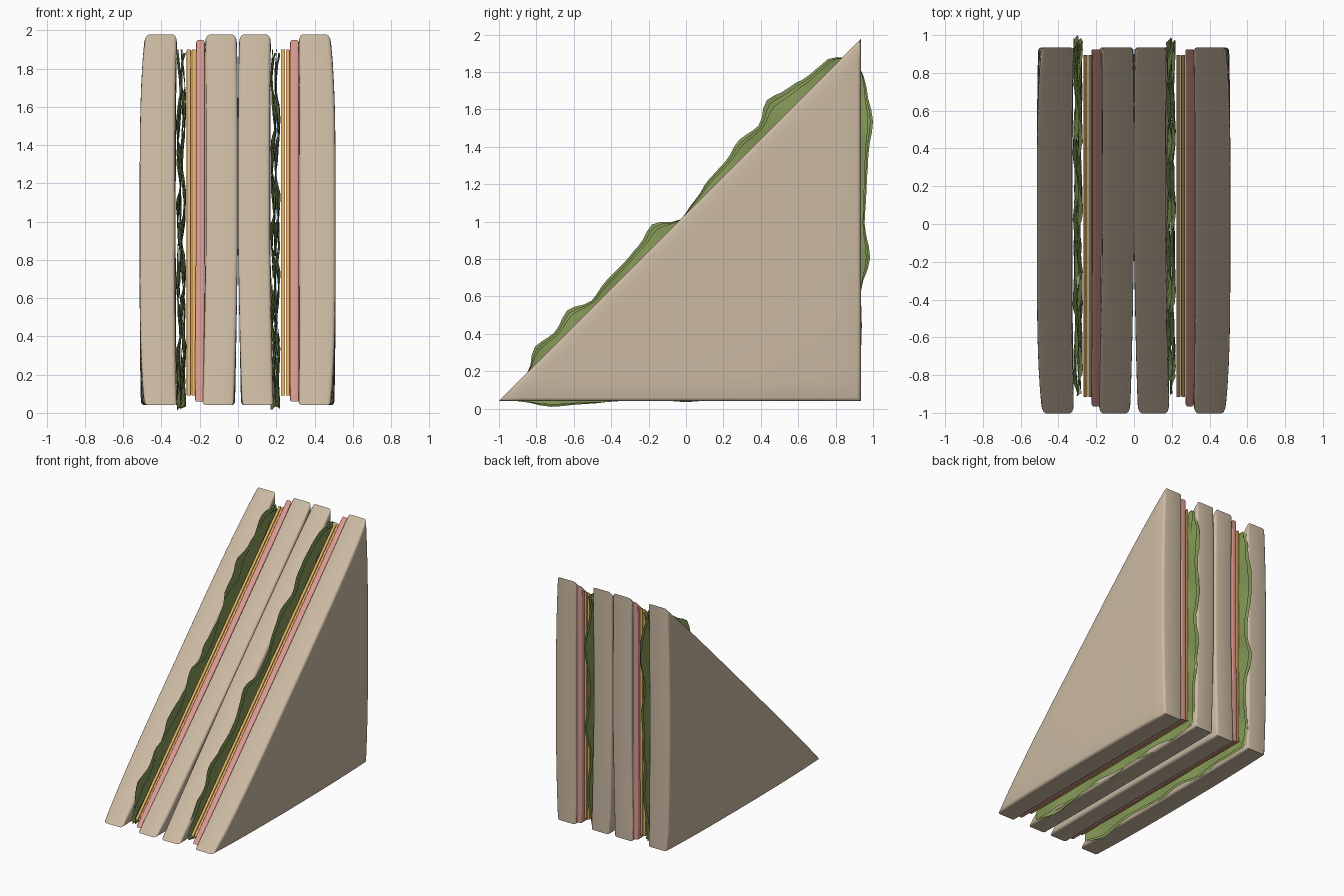
import bpy, bmesh, math, random
from mathutils import Vector

if "Cube" in bpy.data.objects:
    bpy.data.objects.remove(bpy.data.objects["Cube"])

random.seed(4)


def material(name, rgb):
    m = bpy.data.materials.new(name)
    m.diffuse_color = (*rgb, 1)
    m.use_nodes = True
    m.node_tree.nodes["Principled BSDF"].inputs["Base Color"].default_value = m.diffuse_color
    return m


BREAD = material("tan bread", (0.60, 0.49, 0.365))
HAM = material("pink ham", (0.70, 0.32, 0.285))
CHEESE = material("yellow cheese", (0.78, 0.44, 0.13))
LETTUCE = material("green lettuce", (0.235, 0.32, 0.095))


def finish(bm, name, mat):
    bmesh.ops.recalc_face_normals(bm, faces=bm.faces)
    me = bpy.data.meshes.new(name)
    bm.to_mesh(me)
    bm.free()
    ob = bpy.data.objects.new(name, me)
    bpy.context.collection.objects.link(ob)
    me.materials.append(mat)
    bpy.ops.object.select_all(action='DESELECT')
    ob.select_set(True)
    bpy.context.view_layer.objects.active = ob
    bpy.ops.object.shade_smooth_by_angle(angle=math.radians(40))
    return ob


def slab(name, mat, x0, x1, back, base, size, bulge0=0, bulge1=0, lean=0, bevel=0.02):
    """Square slice halved along its diagonal, with gently domed faces."""
    bm = bmesh.new()
    bmesh.ops.create_grid(bm, x_segments=16, y_segments=16, size=0.5)
    bmesh.ops.bisect_plane(bm, geom=bm.verts[:] + bm.edges[:] + bm.faces[:], dist=1e-4,
                           plane_co=(0, 0, 0), plane_no=(-1, 1, 0), clear_outer=True)
    ret = bmesh.ops.extrude_face_region(bm, geom=bm.faces[:])
    far = {g for g in ret["geom"] if isinstance(g, bmesh.types.BMVert)}
    for v in bm.verts:
        u, w = v.co.x, v.co.y
        dome = 1 - (4 * u * u + 4 * w * w) ** 2 / 4
        x = x1 + bulge1 * dome if v in far else x0 + bulge0 * dome
        y = back - size / 2 + u * size
        z = base + size / 2 + w * size
        v.co = (x + lean * max(0, 0.9 - z) / 0.9, y, z)
    bmesh.ops.recalc_face_normals(bm, faces=bm.faces)
    # round only the rims of the two large faces
    rim = [e for e in bm.edges if len(e.link_faces) == 2
           and e.calc_face_angle() > 1
           and abs((e.verts[0].co - e.verts[1].co).normalized().x) < 0.5]
    bmesh.ops.bevel(bm, geom=rim, offset=bevel, segments=3, profile=0.5, affect='EDGES')
    return finish(bm, name, mat)


def ruffle(bm, x, start, end, out, heights, scale, amp):
    """Wavy strip of leaf along one edge of the sandwich."""
    a, b, out = Vector(start), Vector(end), Vector(out)
    length = (b - a).length
    cols, rows = (len(heights) - 1) * 3, 4
    phase = random.uniform(0, 6)
    grid = []
    for i in range(cols + 1):
        t = i / cols
        k = min(int(t * (len(heights) - 1)), len(heights) - 2)
        f = t * (len(heights) - 1) - k
        f = f * f * (3 - 2 * f)
        h = heights[k] * (1 - f) + heights[k + 1] * f
        h = h * scale if h > 0 else h
        depth = -min(0.25, 0.06 + 0.8 * length * min(t, 1 - t))
        line = []
        for j in range(rows + 1):
            s = j / rows
            p = a.lerp(b, t) + out * (depth + (h - depth) * s)
            wave = math.sin(t * length * 11 + phase + s) * amp * (0.4 + 0.6 * s)
            line.append(bm.verts.new((x + wave + random.uniform(-.003, .003), p.x, p.y)))
        grid.append(line)
    for c, d in zip(grid, grid[1:]):
        for j in range(rows):
            bm.faces.new((c[j], d[j], d[j + 1], c[j + 1]))


CUT = [-.04, .0, .07, .05, .085, .03, .05, .05, .06, .09, .0, .02, .045, .05,
       .08, .06, .125, .09, .06, .05, -.06]
BACK = [-.02, 0, .005, 0, .05, .02, .03, .04, .065, .03, -.03]
BASE = [0, .03, .015, 0, -.01, .005, -.01, 0, -.01, 0, -.02]


def lettuce(name, x, scale):
    bm = bmesh.new()
    for dx, k in ((-0.010, scale), (0.010, scale * 0.75)):
        ruffle(bm, x + dx, (-.94, .10), (.885, 1.925), (-.7071, .7071), CUT, k, 0.016)
        ruffle(bm, x + dx, (.935, .08), (.935, 1.9), (1, 0), BACK, k, 0.014)
        ruffle(bm, x + dx, (-.90, .04), (.9, .04), (0, -1), BASE, k, 0.014)
    finish(bm, name, LETTUCE)


# bread slices: outer faces bulge, the two middle ones touch near the top
B = dict(back=.935, base=.04, size=1.937)
slab("left_outer_bread", BREAD, -.488, -.318, bulge0=-.026, bulge1=-.010, **B)
slab("left_inner_bread", BREAD, -.172, -.006, bulge0=.004, bulge1=.006, lean=-.015, **B)
slab("right_inner_bread", BREAD, .006, .172, bulge0=-.006, bulge1=-.004, lean=.015, **B)
slab("right_outer_bread", BREAD, .316, .484, bulge0=.006, bulge1=.026, **B)

# fillings, same order in both halves
for side, dx in (("left", 0), ("right", .492)):
    lettuce(side + "_lettuce", -.297 + dx, 1.0 if dx == 0 else 0.8)
    C = dict(back=.895, base=.09, size=1.81, bevel=.003)
    slab(side + "_cheese_1", CHEESE, -.268 + dx, -.246 + dx, **C)
    slab(side + "_cheese_2", CHEESE, -.242 + dx, -.221 + dx, **C)
    slab(side + "_ham", HAM, -.220 + dx, -.173 + dx, .925, .06, 1.89, bevel=.010,
         lean=-.006 if dx == 0 else 0)
